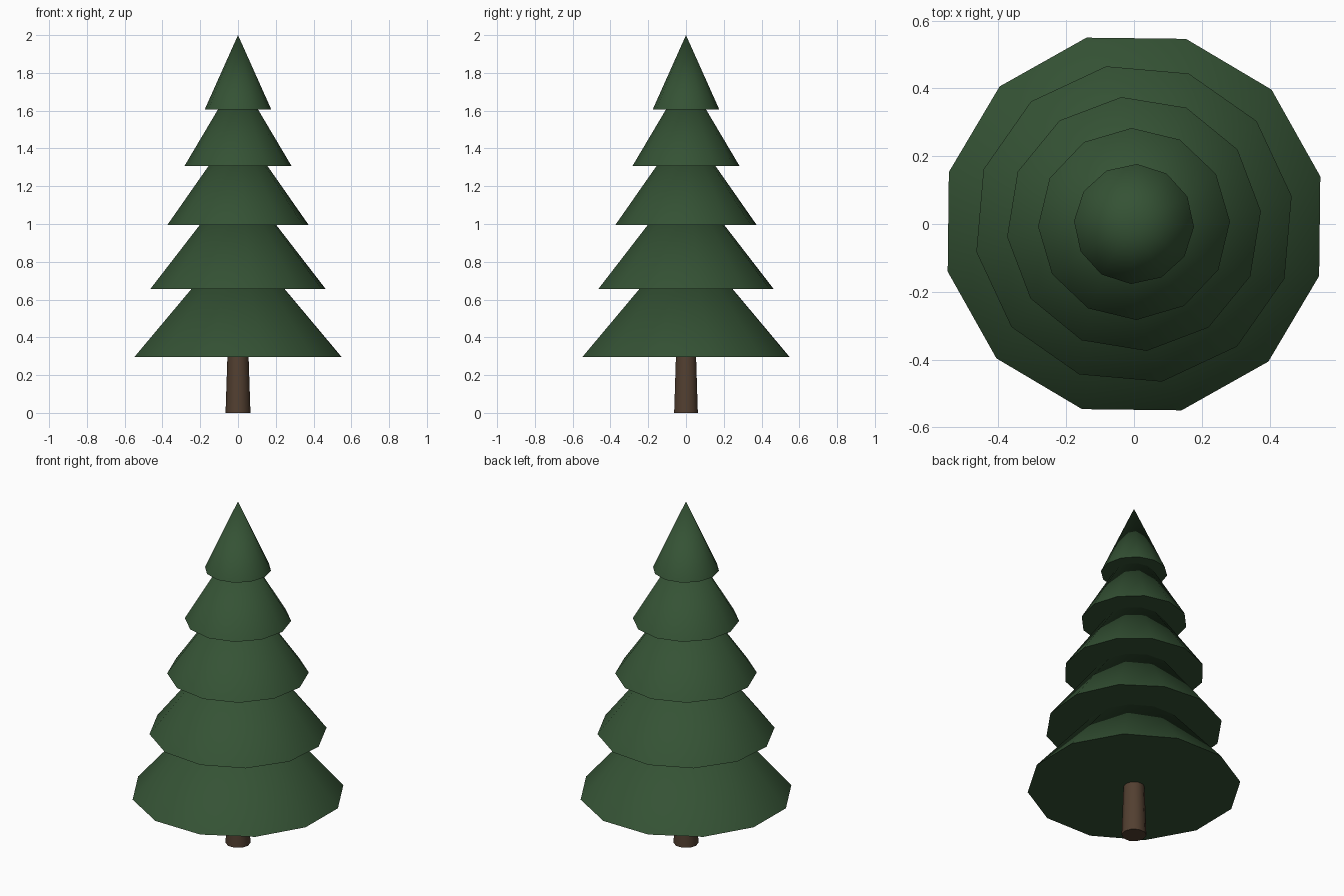
import bpy
import math

if "Cube" in bpy.data.objects:
    bpy.data.objects.remove(bpy.data.objects["Cube"])


def material(name, rgb):
    m = bpy.data.materials.new(name)
    m.diffuse_color = (*rgb, 1)
    m.use_nodes = True
    m.node_tree.nodes["Principled BSDF"].inputs["Base Color"].default_value = m.diffuse_color
    return m


green = material("pine green", (0.035, 0.085, 0.035))
brown = material("bark brown", (0.085, 0.05, 0.03))


def cone(name, sides, r1, r2, z0, z1, turn, mat):
    """Closed upright cone whose first corner sits at angle `turn` from +x."""
    bpy.ops.mesh.primitive_cone_add(vertices=sides, radius1=r1, radius2=r2,
                                    depth=z1 - z0, location=(0, 0, (z0 + z1) / 2))
    ob = bpy.context.object
    ob.name = name
    ob.rotation_euler.z = turn - math.pi / 2
    ob.data.materials.append(mat)
    bpy.ops.object.shade_smooth_by_angle(angle=math.radians(40))
    return ob


# Trunk
cone("trunk", 10, 0.066, 0.054, 0.0, 0.36, 0.0, brown)

# Foliage tiers, each twisted slightly against the one below: radius, base, tip
tiers = [(0.567, 0.295, 0.95), (0.472, 0.655, 1.257), (0.376, 0.995, 1.53),
         (0.283, 1.308, 1.785), (0.177, 1.605, 2.0)]
for i, (r, z0, z1) in enumerate(tiers):
    cone(f"foliage_tier_{i + 1}", 12, r, 0, z0, z1, 0.25 - 0.075 * i, green)
